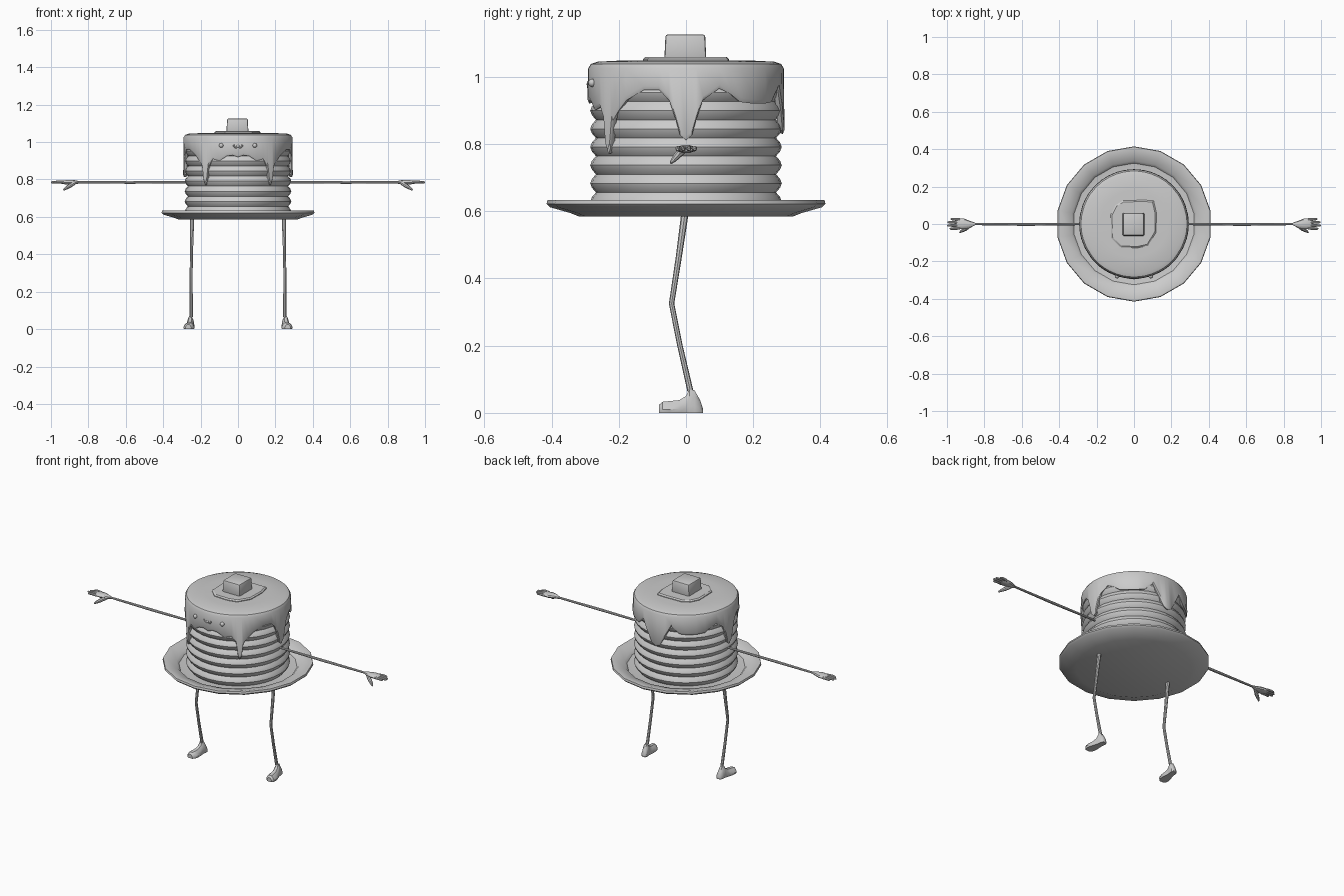
import bpy, bmesh, math
from mathutils import Vector

if "Cube" in bpy.data.objects:
    bpy.data.objects.remove(bpy.data.objects["Cube"])

grey = bpy.data.materials.new("plain_grey")
grey.diffuse_color = (0.6, 0.6, 0.6, 1)
grey.use_nodes = True
grey.node_tree.nodes["Principled BSDF"].inputs["Base Color"].default_value = grey.diffuse_color


def finish(name, bm, mirror=False, smooth=True):
    bmesh.ops.recalc_face_normals(bm, faces=bm.faces)
    me = bpy.data.meshes.new(name)
    bm.to_mesh(me)
    bm.free()
    me.materials.append(grey)
    ob = bpy.data.objects.new(name, me)
    bpy.context.collection.objects.link(ob)
    if smooth:
        bpy.ops.object.select_all(action='DESELECT')
        ob.select_set(True)
        bpy.context.view_layer.objects.active = ob
        bpy.ops.object.shade_smooth_by_angle(angle=math.radians(35))
    if mirror:
        ob.modifiers.new("mirror", 'MIRROR').use_mirror_merge = False
    return ob


def loft(name, rings, mirror=False, smooth=True):
    """Skin a list of equal-length closed rings and cap both ends."""
    bm = bmesh.new()
    vs = [[bm.verts.new(p) for p in r] for r in rings]
    n = len(vs[0])
    for a, b in zip(vs, vs[1:]):
        for i in range(n):
            j = (i + 1) % n
            bm.faces.new((a[i], a[j], b[j], b[i]))
    bm.faces.new(vs[0])
    bm.faces.new(vs[-1])
    return finish(name, bm, mirror, smooth)


def lathe(name, profile, sides):
    turn = [math.radians(90 + 360 * i / sides) for i in range(sides)]
    return loft(name, [[(r * math.cos(a), r * math.sin(a), z) for a in turn]
                       for r, z in profile])


def tube(name, pts, radii, sides=8, mirror=True):
    pts = [Vector(p) for p in pts]
    rings = []
    for i, (p, r) in enumerate(zip(pts, radii)):
        d = (pts[min(i + 1, len(pts) - 1)] - pts[max(i - 1, 0)]).normalized()
        u = d.cross(Vector((0, 1, 0) if abs(d.y) < 0.8 else (0, 0, 1))).normalized()
        v = d.cross(u)
        rings.append([p + r * (math.cos(t) * u + math.sin(t) * v)
                      for t in (2 * math.pi * k / sides for k in range(sides))])
    return loft(name, rings, mirror)


# Plate: shallow dish with a raised rim
lathe("plate", [(0.32, 0.585), (0.345, 0.595), (0.405, 0.612), (0.415, 0.622),
                (0.412, 0.633), (0.40, 0.634), (0.338, 0.618), (0.325, 0.603),
                (0.30, 0.600)], 18)

# Stack of eight pancakes with bulging edges
profile = []
for i in range(8):
    z = 0.602 + 0.054 * i
    profile += [(0.268, z), (0.280, z + 0.014), (0.285, z + 0.027), (0.280, z + 0.040)]
profile.append((0.268, 1.034))
lathe("pancake_stack", profile, 32)

# Syrup cap: hanging edge height by angle, from the back round to the front
edge = [(90, .83), (85, .84), (78, .90), (71, .965), (62, .925), (54, .92), (44, .92),
        (34, .925), (27, .95), (20, .965), (10, .93), (6, .87), (3.5, .825), (0, .812),
        (-3.5, .825), (-6, .87), (-10, .93), (-16, .96), (-26, .96), (-38, .93),
        (-44, .90), (-49, .87), (-51, .79), (-53, .77), (-55, .79), (-57, .87),
        (-62, .91), (-70, .90), (-78, .925), (-84, .93), (-90, .92)]
full = edge + [(180 - a, z) for a, z in edge[-2:0:-1]]


def syrup_ring(r, z=None, lift=0.0):
    return [(r * math.cos(math.radians(a)), r * math.sin(math.radians(a)),
             z if z is not None else e + lift) for a, e in full]


loft("syrup", [syrup_ring(0.262, 1.03), syrup_ring(0.274, None, 0.004),
               syrup_ring(0.288, None), syrup_ring(0.293, None, 0.012),
               syrup_ring(0.291, 1.025), syrup_ring(0.283, 1.038),
               syrup_ring(0.262, 1.045), syrup_ring(0.18, 1.049)])

# Melted puddle under the butter
puddle = [(-.125, .05), (-.10, .10), (-.06, .125), (.05, .128), (.105, .125), (.12, .06),
          (.118, -.045), (.075, -.115), (.02, -.128), (-.07, -.125), (-.122, -.075)]
loft("butter_puddle", [[(x * s, y * s, z) for x, y in puddle]
                       for s, z in ((1, 1.045), (1, 1.053), (0.94, 1.059))])

# Butter cube
bm = bmesh.new()
bmesh.ops.create_cube(bm, size=1)
for v in bm.verts:
    k = 0.125 if v.co.z < 0 else 0.118
    v.co = Vector((v.co.x * k * 0.94 - 0.003, v.co.y * k - 0.002, 1.088 + v.co.z * 0.076))
bmesh.ops.bevel(bm, geom=bm.edges[:], offset=0.007, segments=2, affect='EDGES', profile=0.5)
finish("butter", bm)

# Eyes
bm = bmesh.new()
bmesh.ops.create_uvsphere(bm, u_segments=12, v_segments=8, radius=0.012)
bmesh.ops.translate(bm, verts=bm.verts, vec=(0.09, -0.279, 0.982))
finish("eye", bm, mirror=True)

# Smile and tongue
smile = [math.radians(180 + 180 * i / 8) for i in range(9)]
tube("mouth", [(0.024 * math.cos(t), -0.291, 0.986 + 0.018 * math.sin(t)) for t in smile],
     [0.004] * 9, 6, mirror=False)
bm = bmesh.new()
bmesh.ops.create_uvsphere(bm, u_segments=10, v_segments=6, radius=0.01)
bmesh.ops.translate(bm, verts=bm.verts, vec=(0, -0.286, 0.978))
finish("tongue", bm)

# Arms
tube("arm", [(0.26, 0, 0.785), (0.58, -0.002, 0.785), (0.86, 0, 0.785)],
     [0.006, 0.008, 0.006])


# Palms: flattened sections along the arm
def oval(x, y, z, w, h, n=10):
    return [(x, y + w * math.cos(2 * math.pi * k / n), z + h * math.sin(2 * math.pi * k / n))
            for k in range(n)]


loft("palm", [oval(0.85, 0, 0.785, 0.007, 0.007), oval(0.875, -0.002, 0.785, 0.018, 0.012),
              oval(0.905, 0, 0.785, 0.028, 0.013), oval(0.94, 0.001, 0.785, 0.029, 0.010),
              oval(0.948, 0.001, 0.785, 0.024, 0.007)], mirror=True)

# Fingers and thumbs
for i, (y, tip) in enumerate([(-0.022, 0.985), (-0.007, 1.0), (0.008, 0.997), (0.023, 0.98)]):
    tube(f"finger_{i + 1}", [(0.93, y, 0.785), (0.96, y * 1.1, 0.787),
                             (tip - 0.006, y * 1.15, 0.785), (tip, y * 1.15, 0.784)],
         [0.008, 0.0075, 0.006, 0.003])
tube("thumb", [(0.875, -0.008, 0.781), (0.90, -0.026, 0.766), (0.92, -0.037, 0.753),
               (0.932, -0.045, 0.744)], [0.010, 0.011, 0.008, 0.004])

# Legs bent at the knee
tube("leg", [(0.245, -0.003, 0.595), (0.248, -0.022, 0.46), (0.25, -0.043, 0.325),
             (0.25, -0.018, 0.20), (0.25, 0.013, 0.065)],
     [0.011, 0.009, 0.008, 0.008, 0.009])

# Feet: arched sections from heel to toe, turned slightly outward
sections = [(.050, .010, .014), (.042, .018, .038), (.026, .020, .066), (.010, .019, .070),
            (0, .021, .050), (-.020, .026, .038), (-.050, .030, .035), (-.070, .026, .033),
            (-.080, .016, .024)]
rings = []
for y, w, h in sections:
    cx = 0.256 - 0.12 * y
    arch = [(-.9, 0), (-1, .3), (-.75, .72), (-.35, 1), (.35, 1), (.75, .72), (1, .3), (.9, 0)]
    rings.append([(cx + w * a, y, h * b) for a, b in arch])
loft("foot", rings, mirror=True)
